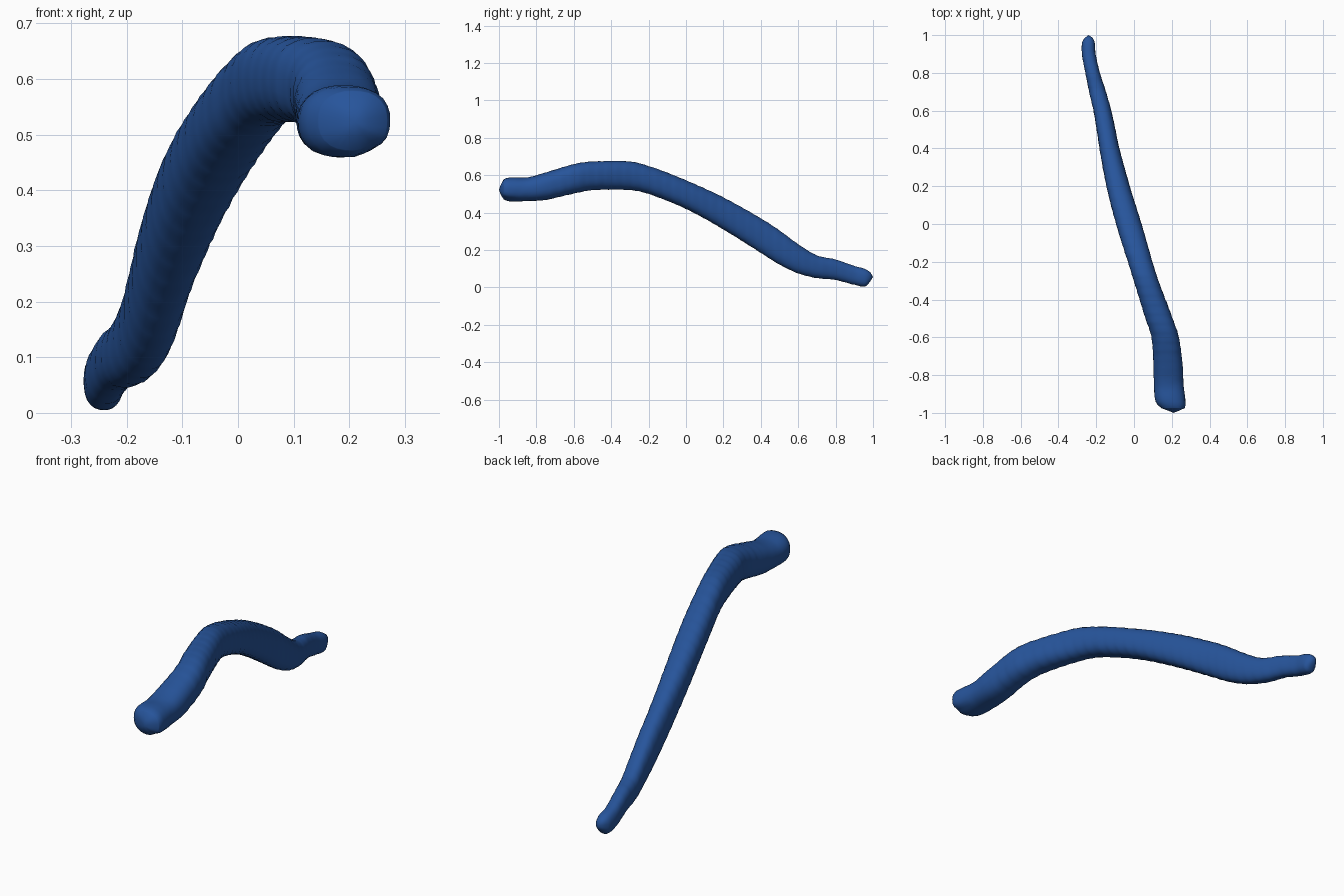
import bpy, bmesh, math, random
from mathutils import Vector

if "Cube" in bpy.data.objects:
    bpy.data.objects.remove(bpy.data.objects["Cube"], do_unlink=True)
random.seed(4)

# Cross-sections along the body: y, x min, x max, z min, z max
SECTIONS = [
    (-0.99, 0.185, 0.235, 0.495, 0.55), (-0.975, 0.145, 0.268, 0.472, 0.578),
    (-0.94, 0.115, 0.272, 0.460, 0.588), (-0.85, 0.106, 0.262, 0.462, 0.588),
    (-0.75, 0.103, 0.258, 0.468, 0.615), (-0.60, 0.092, 0.238, 0.502, 0.660),
    (-0.50, 0.060, 0.205, 0.520, 0.674), (-0.30, -0.002, 0.130, 0.520, 0.674),
    (-0.20, -0.033, 0.098, 0.500, 0.650), (0.00, -0.095, 0.040, 0.420, 0.573),
    (0.20, -0.146, -0.022, 0.310, 0.482), (0.40, -0.183, -0.077, 0.185, 0.370),
    (0.50, -0.198, -0.098, 0.122, 0.305), (0.60, -0.215, -0.120, 0.075, 0.232),
    (0.70, -0.238, -0.148, 0.050, 0.172), (0.80, -0.258, -0.180, 0.040, 0.150),
    (0.90, -0.276, -0.203, 0.014, 0.116), (0.96, -0.275, -0.208, 0.006, 0.098),
    (0.985, -0.262, -0.218, 0.032, 0.082),
]
SIDES, STEPS = 28, 120


def section_at(y):
    """Smooth cubic interpolation between the listed sections."""
    n = len(SECTIONS)
    i = max(k for k in range(n - 1) if SECTIONS[k][0] <= y + 1e-9)
    a, b = SECTIONS[i], SECTIONS[i + 1]
    p, q = SECTIONS[max(i - 1, 0)], SECTIONS[min(i + 2, n - 1)]
    h = b[0] - a[0]
    t = (y - a[0]) / h
    out = []
    for c in range(1, 5):
        m0 = (b[c] - p[c]) / (b[0] - p[0]) * h
        m1 = (q[c] - a[c]) / (q[0] - a[0]) * h
        out.append((2*t**3 - 3*t*t + 1) * a[c] + (t**3 - 2*t*t + t) * m0
                   + (3*t*t - 2*t**3) * b[c] + (t**3 - t*t) * m1)
    return out


# Ring positions, with the rounded end sections included exactly
y0, y1 = SECTIONS[0][0], SECTIONS[-1][0]
ys = sorted({round(y0 + (y1 - y0) * i / STEPS, 4) for i in range(STEPS + 1)}
            | {SECTIONS[1][0], SECTIONS[-2][0]})

bm = bmesh.new()
rings = []
for y in ys:
    xa, xb, za, zb = section_at(y)
    fold = (y / 0.05) % 1.0
    # Shallow wrinkles: each fold swells, then steps in
    swell = 1.0 + (0.035 * (fold - 0.6) if -0.7 < y < 0.92 else 0)
    # Two blunt lobes with a groove at the front end
    groove = 0.13 * max(0.0, min(1.0, (-0.88 - y) / 0.08))
    ring = []
    for s in range(SIDES):
        a = 2 * math.pi * s / SIDES
        c, d = math.cos(a), math.sin(a)
        # Slightly squarish cross-section
        r = swell * (abs(c) ** 2.4 + abs(d) ** 2.4) ** (-1 / 2.4)
        r *= 1 + random.uniform(-0.008, 0.008)
        r *= 1 - groove * math.exp(-((a - 5.3) / 0.25) ** 2)
        ring.append(bm.verts.new(((xa + xb) / 2 + r * c * (xb - xa) / 2, y,
                                  (za + zb) / 2 + r * d * (zb - za) / 2)))
    rings.append(ring)

for r0, r1 in zip(rings, rings[1:]):
    for s in range(SIDES):
        t = (s + 1) % SIDES
        bm.faces.new((r0[s], r0[t], r1[t], r1[s]))

# Pointed caps
for ring, tip_y in ((rings[0], -1.0), (rings[-1], 1.0)):
    mid = sum((v.co for v in ring), Vector()) / SIDES
    tip = bm.verts.new((mid.x, tip_y, mid.z))
    for s in range(SIDES):
        bm.faces.new((ring[s], ring[(s + 1) % SIDES], tip))
bmesh.ops.recalc_face_normals(bm, faces=bm.faces[:])
mesh = bpy.data.meshes.new("worm_body")
bm.to_mesh(mesh)
bm.free()
body = bpy.data.objects.new("worm_body", mesh)
bpy.context.collection.objects.link(body)

# Single blue skin
blue = bpy.data.materials.new("blue")
blue.use_nodes = True
color = (0.02, 0.09, 0.33, 1.0)
blue.diffuse_color = color
blue.node_tree.nodes["Principled BSDF"].inputs["Base Color"].default_value = color
mesh.materials.append(blue)

bpy.ops.object.select_all(action='DESELECT')
body.select_set(True)
bpy.context.view_layer.objects.active = body
bpy.ops.object.shade_smooth_by_angle(angle=math.radians(40))
